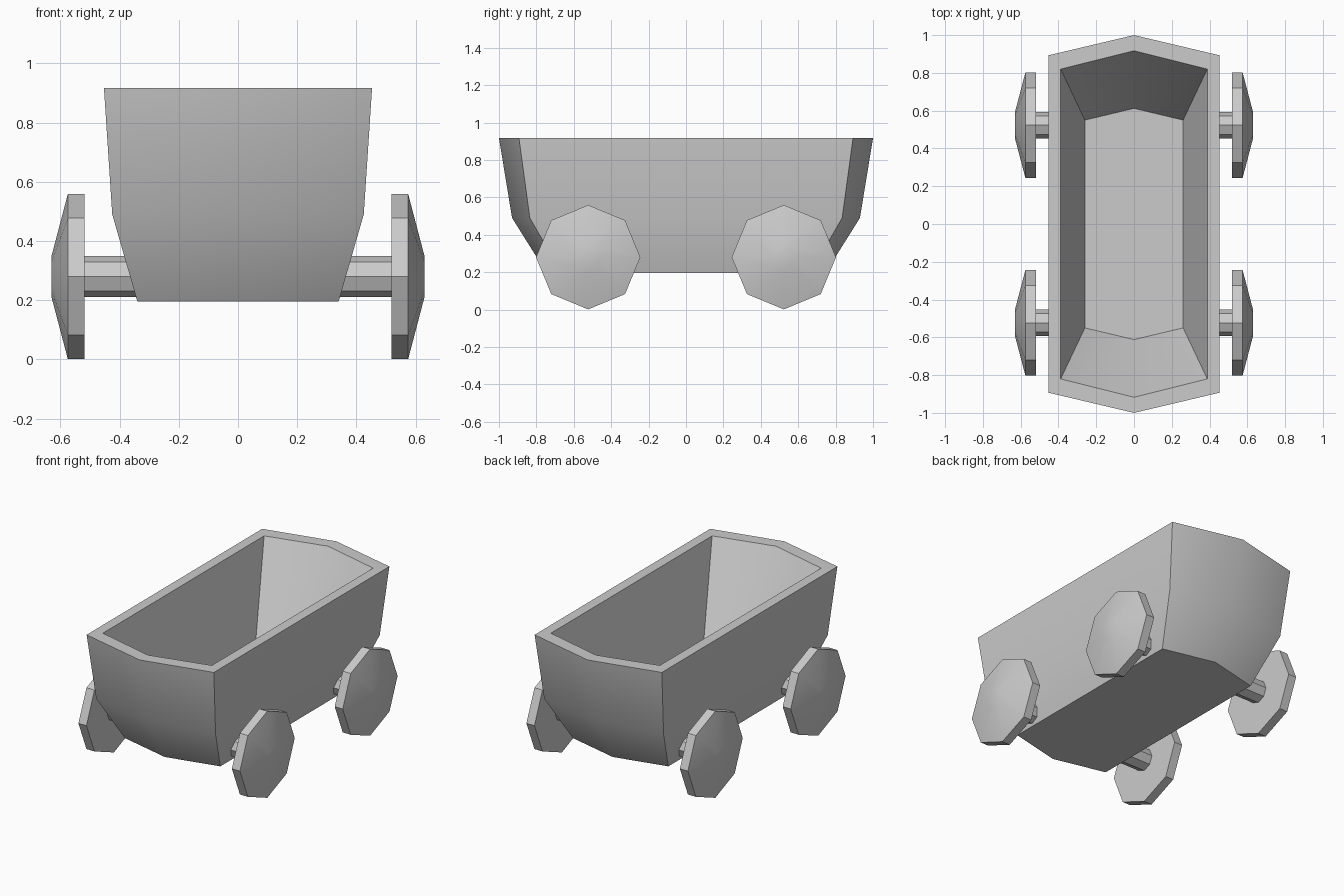
import bpy, math

if "Cube" in bpy.data.objects:
    bpy.data.objects.remove(bpy.data.objects["Cube"])


def loft(name, rings, angle=30):
    """Skin a stack of equal-length point rings and cap both ends."""
    n = len(rings[0])
    verts = [p for ring in rings for p in ring]
    faces = [tuple(reversed(range(n))),
             tuple(range(len(verts) - n, len(verts)))]
    for r in range(len(rings) - 1):
        a, b = r * n, (r + 1) * n
        for i in range(n):
            j = (i + 1) % n
            faces.append((a + i, a + j, b + j, b + i))
    mesh = bpy.data.meshes.new(name)
    mesh.from_pydata(verts, [], faces)
    obj = bpy.data.objects.new(name, mesh)
    bpy.context.collection.objects.link(obj)
    bpy.ops.object.select_all(action='DESELECT')
    obj.select_set(True)
    bpy.context.view_layer.objects.active = obj
    bpy.ops.object.shade_smooth_by_angle(angle=math.radians(angle))
    return obj


def hexagon(x, corner, tip, z):
    """Cart outline: straight sides, pointed front and back."""
    return [(x, -corner, z), (x, corner, z), (0, tip, z),
            (-x, corner, z), (-x, -corner, z), (0, -tip, z)]


def octagon(x, r, cy, cz=0.28):
    """Eight-sided ring around the x axis, with a corner at the top."""
    return [(x, cy + r * math.cos(i * math.pi / 4),
             cz + r * math.sin(i * math.pi / 4)) for i in range(8)]


# Cart tub: outer wall up, over the rim, and down to the inside floor
loft("tub", [hexagon(0.34, 0.665, 0.745, 0.195),
             hexagon(0.425, 0.835, 0.93, 0.49),
             hexagon(0.453, 0.893, 1.0, 0.917),
             hexagon(0.388, 0.82, 0.917, 0.917),
             hexagon(0.26, 0.55, 0.612, 0.36)])

for end, cy in (("front", -0.523), ("back", 0.523)):
    # Axle running under the floor
    loft(end + "_axle", [octagon(-0.53, 0.07, cy), octagon(0.53, 0.07, cy)])
    # Wheels with a shallow cone on the outer face
    for side, s in (("left", -1), ("right", 1)):
        rings = [octagon(s * x, r, cy)
                 for x, r in ((0.518, 0.279), (0.575, 0.279), (0.63, 0.07))]
        loft(f"{end}_{side}_wheel", rings if s > 0 else rings[::-1])
